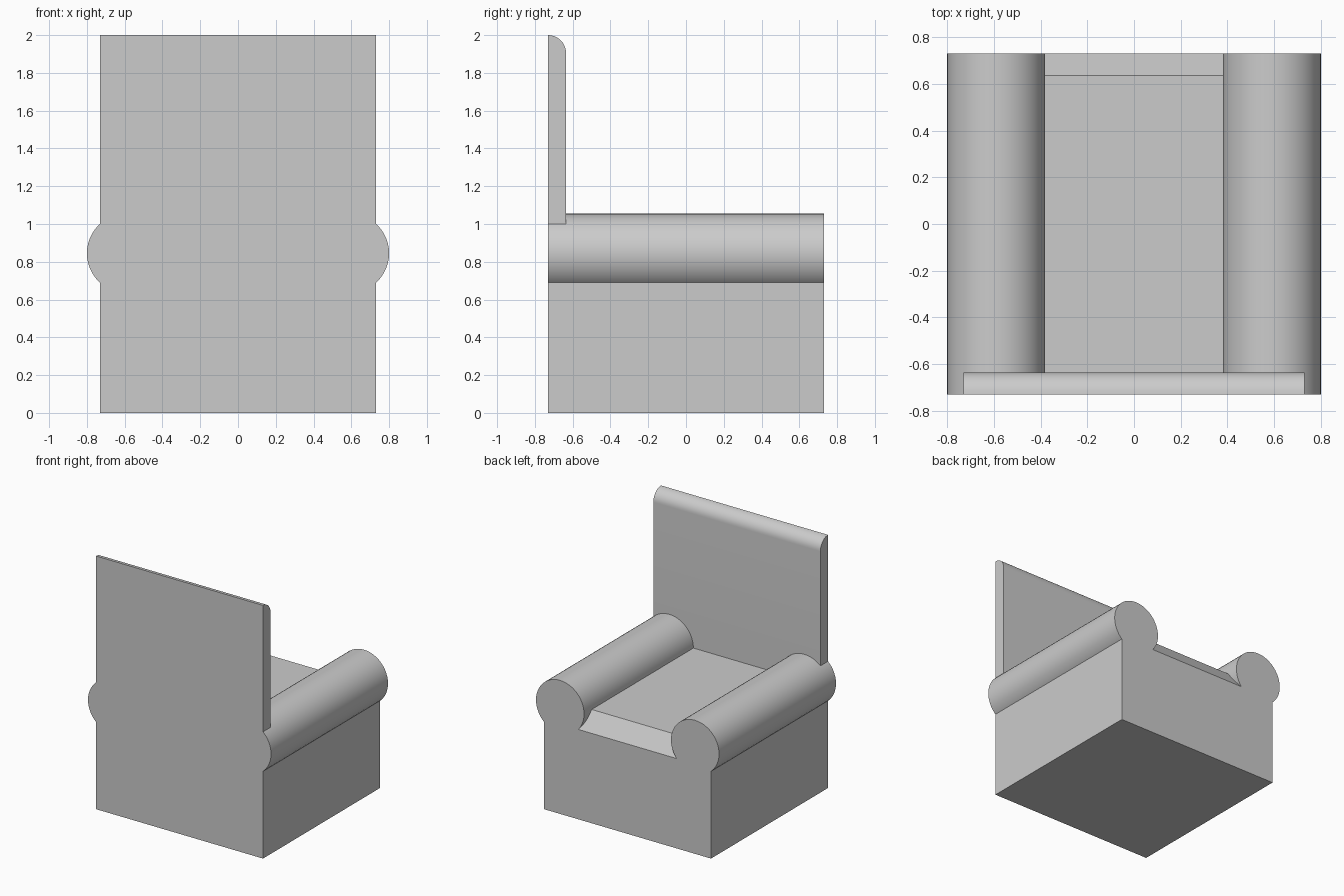
import bpy
import bmesh
import math
from mathutils import Vector

cube = bpy.data.objects.get("Cube")
if cube:
    bpy.data.objects.remove(cube, do_unlink=True)

# Single upholstery colour
GREY = (0.6, 0.6, 0.6, 1.0)
fabric = bpy.data.materials.new("light grey fabric")
fabric.use_nodes = True
fabric.diffuse_color = GREY
fabric.node_tree.nodes["Principled BSDF"].inputs["Base Color"].default_value = GREY

HALF = 0.73         # half width and half depth of the base
BACK_FRONT = -0.635  # front surface of the backrest
SEAT_TOP = 0.845
BASE_TOP = 0.71
ARM_RADIUS = 0.21


def extrude_profile(name, points, offset, smooth=False):
    """Extrude a closed outline along the offset vector into a solid part."""
    bm = bmesh.new()
    face = bm.faces.new([bm.verts.new(p) for p in points])
    result = bmesh.ops.extrude_face_region(bm, geom=[face])
    moved = [v for v in result["geom"] if isinstance(v, bmesh.types.BMVert)]
    bmesh.ops.translate(bm, verts=moved, vec=Vector(offset))
    bmesh.ops.recalc_face_normals(bm, faces=bm.faces)
    mesh = bpy.data.meshes.new(name)
    bm.to_mesh(mesh)
    bm.free()
    mesh.materials.append(fabric)
    obj = bpy.data.objects.new(name, mesh)
    bpy.context.collection.objects.link(obj)
    if smooth:
        bpy.ops.object.select_all(action="DESELECT")
        obj.select_set(True)
        bpy.context.view_layer.objects.active = obj
        bpy.ops.object.shade_smooth_by_angle(angle=math.radians(30))
    return obj


def across(name, outline, half_width, smooth=False):
    """Extrude a side (y, z) outline across the chair."""
    points = [(-half_width, y, z) for y, z in outline]
    return extrude_profile(name, points, (2 * half_width, 0, 0), smooth)


# Base block
across("base", [(-HALF, 0), (HALF, 0), (HALF, BASE_TOP), (-HALF, BASE_TOP)], HALF)

# Seat with a sloped leading edge, its sides tucked into the arms
across("seat", [(-HALF, BASE_TOP), (HALF, BASE_TOP),
                (0.635, SEAT_TOP), (-HALF, SEAT_TOP)], 0.5)

# Backrest with a rounded top edge
depth = BACK_FRONT + HALF
arc = [(-HALF + depth * math.cos(a), 2 - depth + depth * math.sin(a))
       for a in (math.pi / 2 * i / 10 for i in range(11))]
across("backrest", [(-HALF, BASE_TOP), (BACK_FRONT, BASE_TOP)] + arc, HALF, True)

# Round arms
for side, name in ((1, "left_arm"), (-1, "right_arm")):
    circle = [(side * 0.59 + ARM_RADIUS * math.cos(a), -HALF,
               SEAT_TOP + ARM_RADIUS * math.sin(a))
              for a in (math.tau * i / 48 for i in range(48))]
    extrude_profile(name, circle, (0, 2 * HALF, 0), True)
